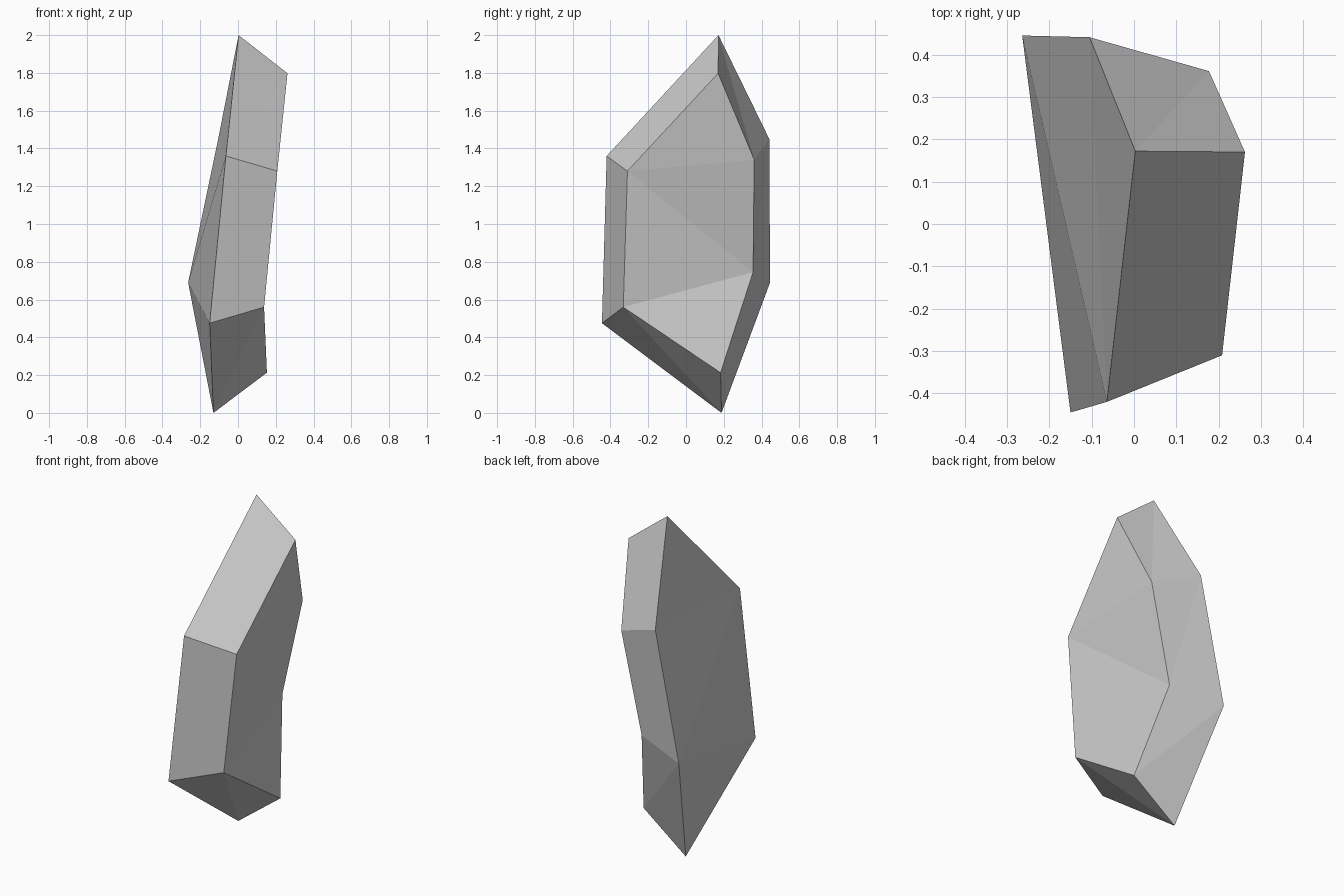
import bpy, bmesh

if "Cube" in bpy.data.objects:
    bpy.data.objects.remove(bpy.data.objects["Cube"])

# Six-sided outlines of the two broad faces:
# top, front upper, front lower, bottom, back lower, back upper
LEFT = [(0.003, 0.172, 2.0), (-0.064, -0.42, 1.36), (-0.15, -0.445, 0.475),
        (-0.13, 0.188, 0.0), (-0.264, 0.445, 0.69), (-0.105, 0.441, 1.45)]
RIGHT = [(0.262, 0.17, 1.798), (0.208, -0.31, 1.28), (0.138, -0.332, 0.56),
         (0.153, 0.183, 0.213), (0.046, 0.355, 0.745), (0.177, 0.361, 1.34)]
CAP = [(0, 1, 5), (1, 4, 5), (1, 2, 4), (2, 3, 4)]


def build_shard(name):
    bm = bmesh.new()
    left = [bm.verts.new(p) for p in LEFT]
    right = [bm.verts.new(p) for p in RIGHT]
    # Broad faces
    for ring in (left, right):
        for tri in CAP:
            bm.faces.new([ring[i] for i in tri])
    # Bevelled rim joining the outlines
    for i in range(6):
        j = (i + 1) % 6
        bm.faces.new((right[i], left[i], left[j]))
        bm.faces.new((right[i], left[j], right[j]))
    bmesh.ops.recalc_face_normals(bm, faces=bm.faces)
    mesh = bpy.data.meshes.new(name)
    bm.to_mesh(mesh)
    bm.free()
    obj = bpy.data.objects.new(name, mesh)
    bpy.context.collection.objects.link(obj)
    return obj


build_shard("rock_shard")
